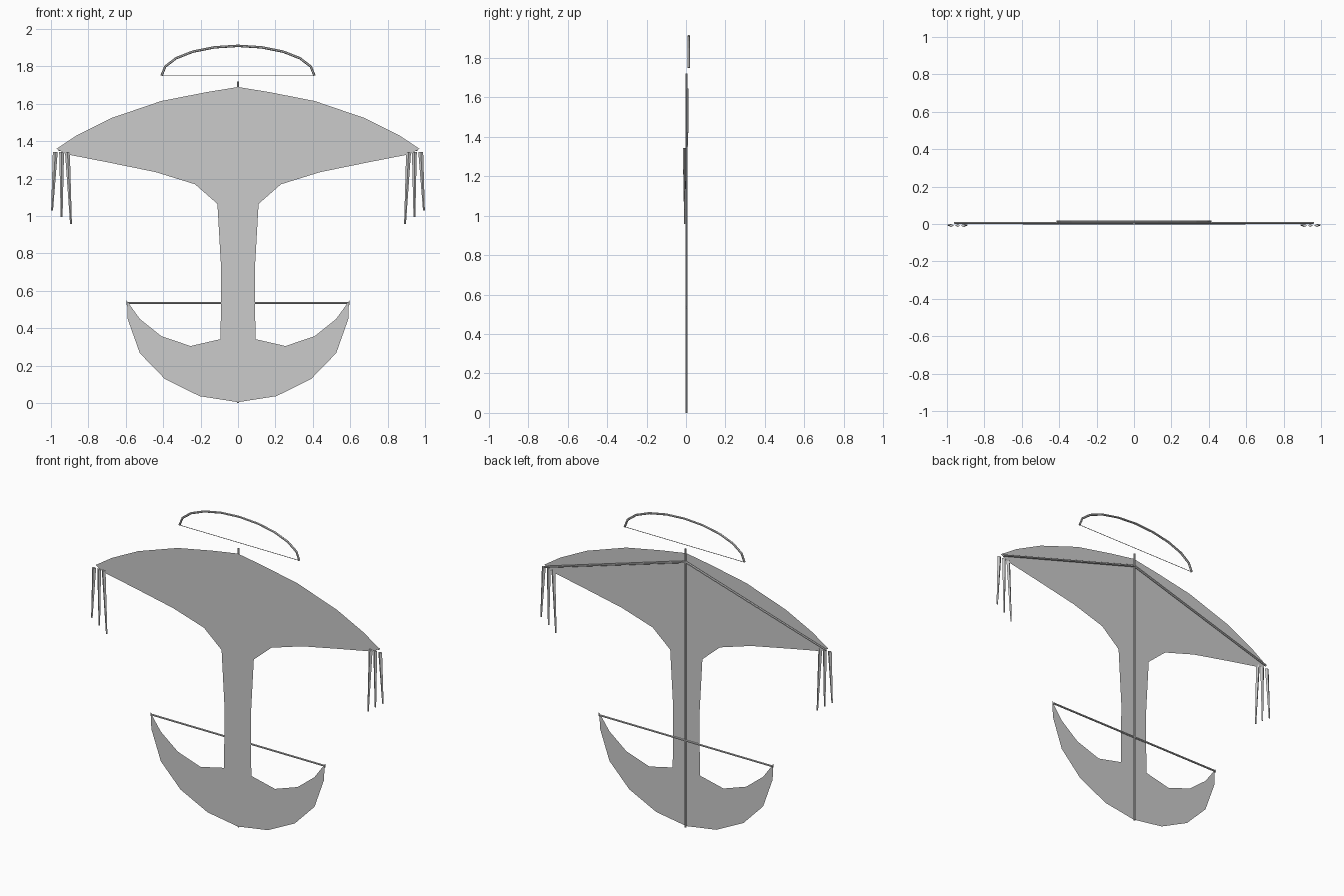
import bpy, bmesh, math
from mathutils import Vector

if "Cube" in bpy.data.objects:
    bpy.data.objects.remove(bpy.data.objects["Cube"])

grey = bpy.data.materials.new("kite grey")
grey.diffuse_color = (0.6, 0.6, 0.6, 1)
grey.use_nodes = True
grey.node_tree.nodes["Principled BSDF"].inputs["Base Color"].default_value = grey.diffuse_color


def finish(name, bm):
    bmesh.ops.recalc_face_normals(bm, faces=bm.faces)
    mesh = bpy.data.meshes.new(name)
    bm.to_mesh(mesh)
    bm.free()
    mesh.materials.append(grey)
    ob = bpy.data.objects.new(name, mesh)
    bpy.context.collection.objects.link(ob)
    return ob


def rod(name, pts, radii, sides=6, flat=1.0):
    """Tube through points lying in the x-z plane, mitred at each joint."""
    pts = [Vector(p) for p in pts]
    bm = bmesh.new()
    rings = []
    for i, p in enumerate(pts):
        d = (pts[min(i + 1, len(pts) - 1)] - pts[max(i - 1, 0)]).normalized()
        side = d.cross(Vector((0, 1, 0))).normalized()
        ring = []
        for k in range(sides):
            a = 2 * math.pi * k / sides
            off = side * math.cos(a) + Vector((0, flat * math.sin(a), 0))
            ring.append(bm.verts.new(p + off * radii[i]))
        rings.append(ring)
    for a, b in zip(rings, rings[1:]):
        for k in range(sides):
            j = (k + 1) % sides
            bm.faces.new((a[k], a[j], b[j], b[k]))
    bm.faces.new(rings[0])
    bm.faces.new(rings[-1])
    return finish(name, bm)


# Sail: right half outline, mirrored into one flat sheet
half = [(0, 1.69), (.17, 1.662), (.41, 1.615), (.68, 1.523), (.86, 1.433), (.97, 1.36),
        (.92, 1.331), (.70, 1.288), (.44, 1.235), (.23, 1.17), (.11, 1.065), (.09, .717),
        (.093, .342), (.254, .305), (.41, .358), (.525, .45), (.593, .545),
        (.59, .45), (.525, .267), (.39, .128), (.205, .037), (0, .005)]
bm = bmesh.new()
for s in (1, -1):
    bm.faces.new([bm.verts.new((s * x, -0.003, z)) for x, z in half])
bmesh.ops.remove_doubles(bm, verts=bm.verts, dist=1e-5)
bmesh.ops.triangulate(bm, faces=bm.faces)
finish("sail", bm)

# Frame: spine, lower cross rod and wing spars on the back
rod("spine", [(0, .003, 0), (0, .003, 1.72)], [.0065, .0065])
rod("lower_spar", [(-.592, .003, .535), (.592, .003, .535)], [.006, .006])
for s, side in ((1, "right"), (-1, "left")):
    rod(side + "_wing_spar", [(0, .006, 1.64), (s * .96, .006, 1.352)], [.007, .006])
    rod(side + "_moon_tip", [(s * .593, 0, .525), (s * .595, 0, .548)], [.003, .002], 4)
    # Tassels hanging from the wing tips
    for n, (x0, x1, z1) in enumerate([(.977, .994, 1.03), (.943, .943, .995), (.912, .893, .957)]):
        rod(f"{side}_tassel_{n + 1}", [(s * x0, -.008, 1.343), (s * x1, -.006, z1)],
            [.013, .005], 4, .65)

# Humming bow above the head with its string
arc = [(.409 * math.cos(math.pi * i / 10), .014, 1.75 + .16 * math.sin(math.pi * i / 10))
       for i in range(11)]
rod("bow", arc, [.0065] * 11)
rod("bow_string", [(-.409, .014, 1.75), (.409, .014, 1.75)], [.002, .002], 4)
